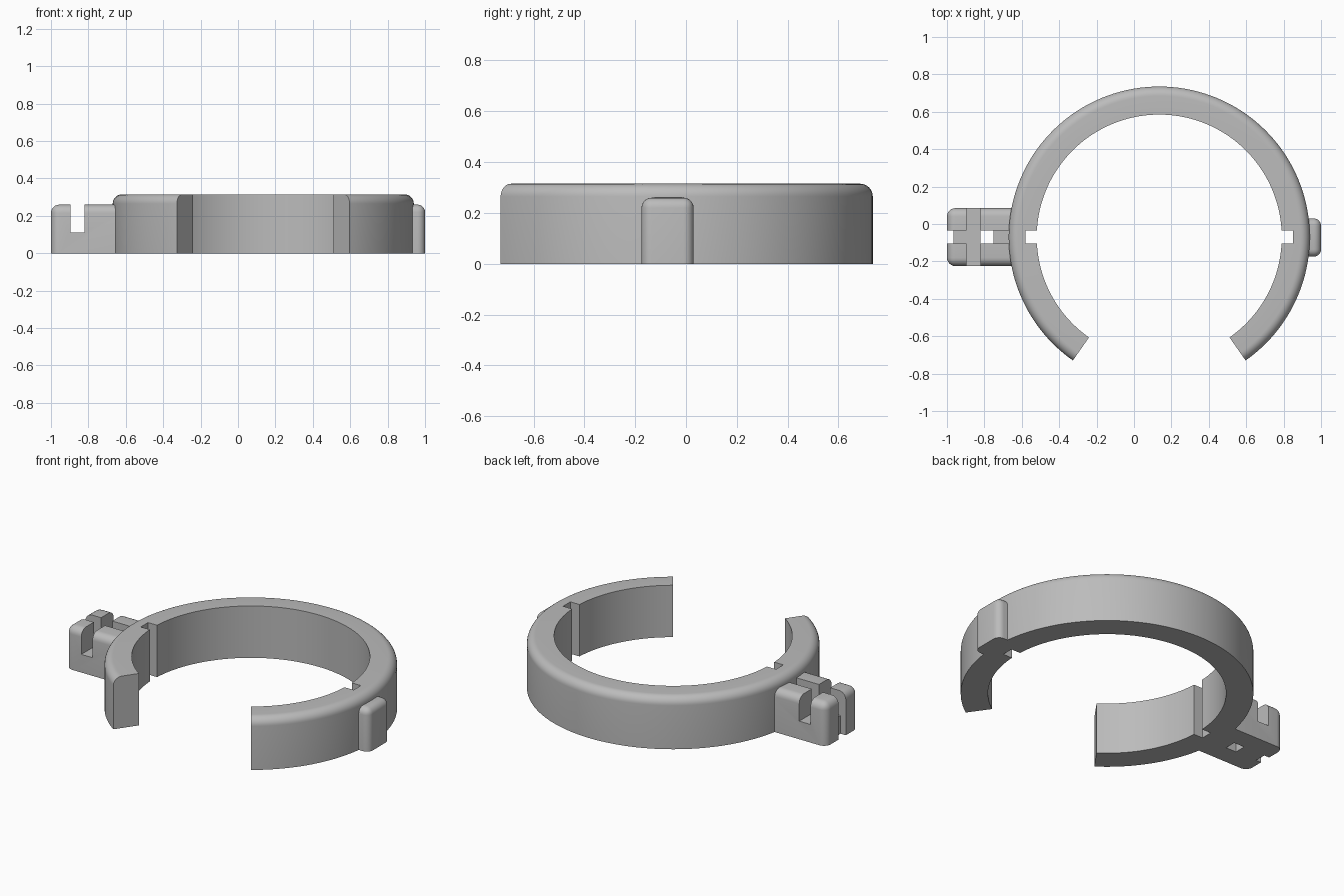
import bpy, bmesh, math
from mathutils import Matrix, Vector

if "Cube" in bpy.data.objects:
    bpy.data.objects.remove(bpy.data.objects["Cube"], do_unlink=True)

grey = bpy.data.materials.new("plain grey")
grey.use_nodes = True
COLOUR = (0.5, 0.5, 0.5, 1)
grey.diffuse_color = COLOUR
grey.node_tree.nodes["Principled BSDF"].inputs["Base Color"].default_value = COLOUR

CX, CY = 0.135, -0.07          # ring centre
R_OUT, R_IN, HEIGHT = 0.805, 0.655, 0.315
SLOT = (CY - 0.035, CY + 0.035)


def make_object(name, bm):
    bmesh.ops.recalc_face_normals(bm, faces=bm.faces)
    mesh = bpy.data.meshes.new(name)
    bm.to_mesh(mesh)
    bm.free()
    mesh.materials.append(grey)
    obj = bpy.data.objects.new(name, mesh)
    bpy.context.collection.objects.link(obj)
    return obj


def box_mesh(x, y, z):
    bm = bmesh.new()
    bmesh.ops.create_cube(bm, size=1)
    size = Vector((x[1] - x[0], y[1] - y[0], z[1] - z[0]))
    mid = Vector((sum(x), sum(y), sum(z))) / 2
    bm.transform(Matrix.Translation(mid) @ Matrix.Diagonal(size).to_4x4())
    return bm


def rounded_lug(name, x, y, z, side, radius):
    """Box rounded on its top and outer end, sharp at the base and ring side."""
    bm = box_mesh(x, y, z)
    outer = x[1] if side > 0 else x[0]
    inner = x[0] if side > 0 else x[1]
    edges = []
    for e in bm.edges:
        a, b = (v.co for v in e.verts)
        at_base = max(a.z, b.z) < z[0] + 0.001
        at_ring = abs(a.x - inner) < 0.001 and abs(b.x - inner) < 0.001
        if not at_base and not at_ring:
            edges.append(e)
    bmesh.ops.bevel(bm, geom=edges, offset=radius, segments=6, profile=0.5,
                    affect='EDGES', clamp_overlap=True)
    return make_object(name, bm)


def cut(obj, boxes):
    for x, y, z in boxes:
        cutter = make_object("cutter", box_mesh(x, y, z))
        cutter.hide_render = True
        mod = obj.modifiers.new("cut", 'BOOLEAN')
        mod.operation, mod.solver, mod.object = 'DIFFERENCE', 'EXACT', cutter
        bpy.context.view_layer.objects.active = obj
        bpy.ops.object.modifier_apply(modifier=mod.name)
        bpy.data.objects.remove(cutter, do_unlink=True)


# Open ring: profile with a rounded outer top edge, swept around the gap
fillet, gap, steps = 0.05, math.radians(35), 116
profile = [(R_IN, 0), (R_OUT, 0)]
for i in range(9):
    a = math.pi / 2 * i / 8
    profile.append((R_OUT - fillet + fillet * math.cos(a),
                    HEIGHT - fillet + fillet * math.sin(a)))
profile.append((R_IN, HEIGHT))
bm = bmesh.new()
rows = []
for i in range(steps + 1):
    a = -math.pi / 2 + gap + (2 * math.pi - 2 * gap) * i / steps
    rows.append([bm.verts.new((CX + r * math.cos(a), CY + r * math.sin(a), z))
                 for r, z in profile])
n = len(profile)
for p, q in zip(rows, rows[1:]):
    for j in range(n):
        bm.faces.new((p[j], q[j], q[(j + 1) % n], p[(j + 1) % n]))
bm.faces.new(rows[0])
bm.faces.new(rows[-1])
ring = make_object("open_ring", bm)

# Vertical key slots on both inner sides
through = (-0.1, 0.5)
cut(ring, [((CX - 0.715, CX - 0.5), SLOT, through),
           ((CX + 0.5, CX + 0.715), SLOT, through)])

# Small grip pad on the left side
pad = rounded_lug("grip_pad", (0.87, 1.0), (-0.175, 0.03), (0, 0.26), 1, 0.04)

# Mounting block on the right side, cut into four prongs
block = rounded_lug("mounting_block", (-1.0, -0.62), (-0.225, 0.085),
                    (0, 0.26), -1, 0.045)
floor = (0.11, 0.5)
cut(block, [((-0.895, -0.82), (-0.5, 0.5), floor),      # cross groove
            ((-1.1, -0.665), SLOT, floor),              # lengthwise groove
            ((-1.1, -0.965), SLOT, through),            # end notch
            ((-0.82, -0.75), SLOT, through)])           # through hole

# Smooth curved faces, keep corners sharp
bpy.ops.object.select_all(action='DESELECT')
for obj in (ring, pad, block):
    obj.select_set(True)
bpy.context.view_layer.objects.active = ring
bpy.ops.object.shade_smooth_by_angle(angle=math.radians(30))
